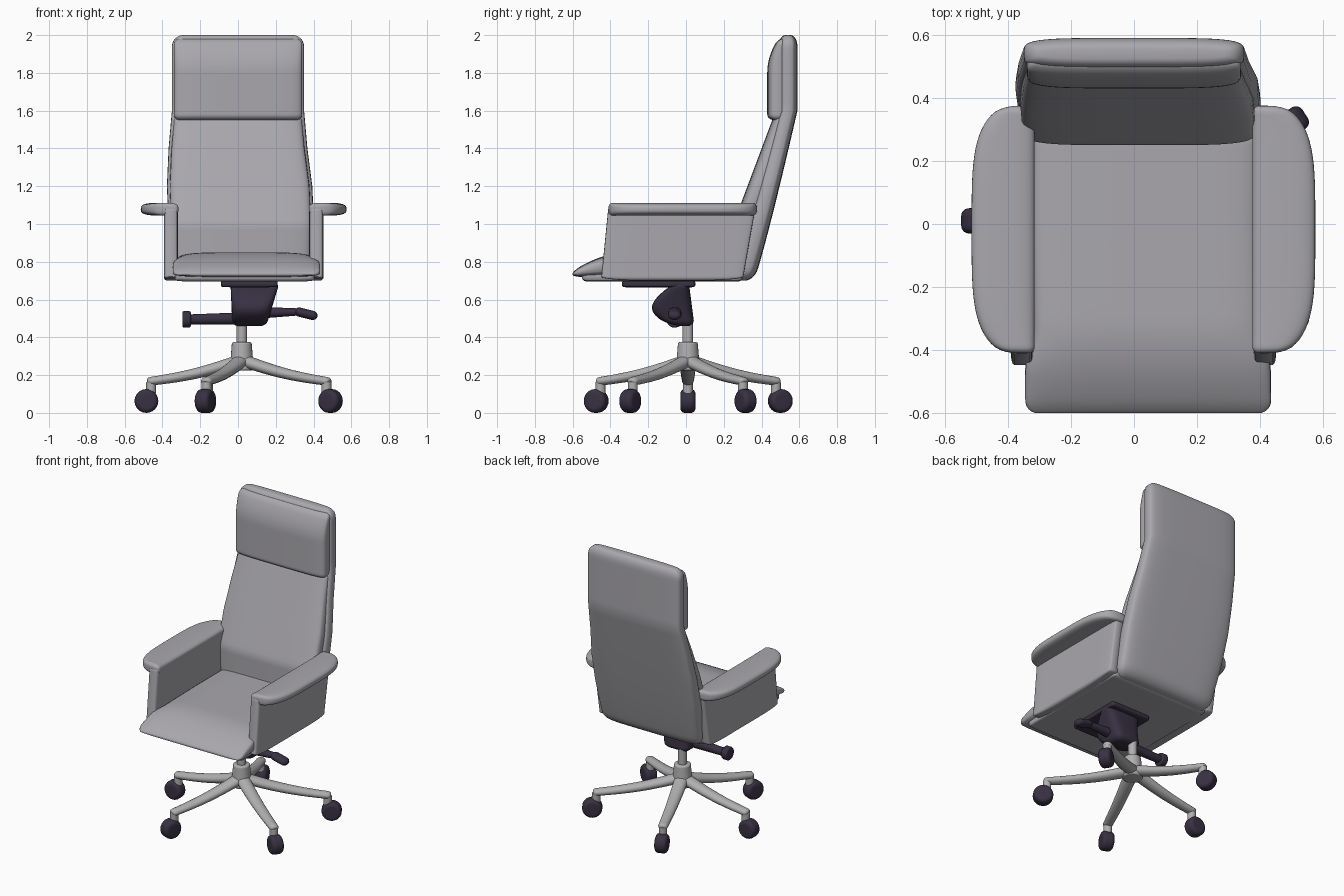
import bpy, bmesh
from math import sin, cos, pi, sqrt, radians, copysign
from mathutils import Vector

cube = bpy.data.objects.get("Cube")
if cube:
    bpy.data.objects.remove(cube, do_unlink=True)

UP = Vector((0, 0, 1))


def material(name, red, green, blue):
    mat = bpy.data.materials.new(name)
    mat.use_nodes = True
    color = (red, green, blue, 1)
    mat.diffuse_color = color
    mat.node_tree.nodes["Principled BSDF"].inputs["Base Color"].default_value = color
    return mat


leather = material("grey leather", 0.4, 0.39, 0.42)
metal = material("light grey metal", 0.44, 0.43, 0.44)
plastic = material("dark purple plastic", 0.04, 0.03, 0.055)


def ramp(value, start, end):
    """Fraction of the way from start to end, held between zero and one."""
    return min(1, max(0, (value - start) / (end - start)))


def rounding(distance, radius):
    """How far a rounded edge draws in at this distance from the end."""
    return radius * (1 - sqrt(1 - ramp(distance, radius, 0) ** 2))


def eased(start, end, steps=40):
    """Stations from start to end, packed closely near both ends."""
    for step in range(steps + 1):
        yield start + (end - start) * (1 - cos(pi * step / steps)) / 2


def outline(power, count=40):
    """Unit circle squared off by the given power."""
    for index in range(count):
        angle = 2 * pi * index / count
        c, s = cos(angle), sin(angle)
        yield copysign(abs(c) ** (2 / power), c), copysign(abs(s) ** (2 / power), s)


def loft(name, rings, mat):
    """Skin a list of point rings, cap both ends and shade smoothly."""
    bm = bmesh.new()
    loops = [[bm.verts.new(point) for point in ring] for ring in rings]
    for lower, upper in zip(loops, loops[1:]):
        for i in range(len(lower)):
            bm.faces.new((lower[i - 1], lower[i], upper[i], upper[i - 1]))
    bm.faces.new(loops[0])
    bm.faces.new(loops[-1])
    bmesh.ops.recalc_face_normals(bm, faces=bm.faces)
    mesh = bpy.data.meshes.new(name)
    bm.to_mesh(mesh)
    bm.free()
    mesh.materials.append(mat)
    part = bpy.data.objects.new(name, mesh)
    bpy.context.collection.objects.link(part)
    bpy.ops.object.select_all(action="DESELECT")
    part.select_set(True)
    bpy.context.view_layer.objects.active = part
    bpy.ops.object.shade_smooth_by_angle(angle=radians(50))


def cushion(name, axis, start, end, section, radius, power=4.5, mat=leather):
    """Soft block along an axis; section gives centre x, half width, low and high."""
    rings = []
    for station in eased(start, end):
        centre, half, low, high = section(station)
        inset = rounding(min(station - start, end - station), radius)
        half -= inset
        depth = (high - low) / 2 * (1 - 0.7 * inset / radius)
        middle = (low + high) / 2
        ring = [(centre + half * u, middle + depth * v) for u, v in outline(power)]
        rings.append([(x, w, station) if axis == "z" else (x, station, w) for x, w in ring])
    loft(name, rings, mat)


def bar(name, start, end, radius, mat, tip=None, edge=0.005, flat=1, sag=0):
    """Tapered rod between two points with rounded rims."""
    start, end = Vector(start), Vector(end)
    tip = tip or radius
    along = end - start
    side = along.orthogonal() if abs(along.normalized().z) > 0.9 else along.cross(UP)
    side.normalize()
    lift = side.cross(along).normalized()
    rings = []
    for f in eased(0, 1, 24):
        reach = along.length * min(f, 1 - f)
        size = radius + (tip - radius) * f - rounding(reach, edge)
        centre = start + along * f - UP * sag * sin(pi * f)
        rings.append([centre + size * (side * u + lift * flat * v) for u, v in outline(2, 24)])
    loft(name, rings, mat)


# Backrest: rear shell, front pad and headrest
def back_half(z):
    return 0.35 + 0.035 * ramp(z, 1.6, 1.2)


def back_centre(z):
    return 0.03 * ramp(z, 1.4, 0.7)


def shell_section(z):
    lean = ramp(z, 0.7, 1.6) ** 0.9
    rear = 0.36 + 0.23 * lean
    return back_centre(z), back_half(z) - 0.02 * ramp(z, 1, 0.7), rear - 0.14 + 0.04 * lean, rear


def pad_section(z):
    front = 0.25 + 0.21 * ramp(z, 1, 1.56)
    return back_centre(z), back_half(z) - 0.015 - 0.02 * ramp(z, 1, 0.7), front, front + 0.12


def headrest_section(z):
    return 0, 0.34, 0.43 + 0.07 * ramp(z, 1.8, 2) ** 2, 0.54


cushion("backrest_shell", "z", 0.7, 2, shell_section, radius=0.06)
cushion("backrest_pad", "z", 0.78, 1.57, pad_section, radius=0.02)
cushion("headrest", "z", 1.55, 1.98, headrest_section, radius=0.03)


# Seat: pad thinning to a wide front lip, and the shell below it
def seat_section(y):
    half = 0.36 + 0.03 * ramp(y, -0.35, -0.45)
    return 0.035 + 0.01 * ramp(y, 0, -0.5), half, 0.72, 0.85 - 0.1 * ramp(y, -0.3, -0.6) ** 2


cushion("seat_pad", "y", -0.6, 0.3, seat_section, radius=0.04)
cushion("seat_shell", "y", -0.55, 0.3, lambda y: (0.035, 0.37, 0.695, 0.75), radius=0.03, power=8)


# Armrests: side panel under a rounded pad that flares outward
def armrest(name, inner, side):
    def panel_section(z):
        rise = ramp(z, 0.7, 1.1)
        return inner + side * 0.04, 0.038, -0.45 + 0.04 * rise, 0.3 + 0.07 * rise

    def top_section(y):
        end = abs(2 * ramp(y, -0.41, 0.375) - 1)
        half = 0.035 + 0.065 * sqrt(1 - end ** 4)
        return inner + side * half, half, 1.045, 1.112

    cushion(name + "_panel", "z", 0.7, 1.1, panel_section, radius=0.02, power=9)
    cushion(name + "_pad", "y", -0.41, 0.375, top_section, radius=0.02, power=3)


armrest("right_armrest", inner=-0.315, side=-1)
armrest("left_armrest", inner=0.375, side=1)


# Tilt mechanism under the seat, with its knob and lever
def body_section(z):
    rise = ramp(z, 0.46, 0.69)
    return 0.06 + 0.03 * rise, 0.09 + 0.04 * rise, -0.06 - 0.12 * sin(pi * rise ** 0.8), 0.045 - 0.03 * rise


cushion("mechanism_plate", "y", -0.34, 0.05, lambda y: (0.06, 0.15, 0.665, 0.7),
        radius=0.02, power=8, mat=plastic)
cushion("mechanism_body", "z", 0.46, 0.69, body_section, radius=0.03, power=4, mat=plastic)
bar("tension_rod", (0.05, -0.06, 0.5), (-0.27, -0.06, 0.495), 0.033, plastic, tip=0.026)
bar("tension_knob", (-0.25, -0.06, 0.495), (-0.295, -0.06, 0.495), 0.044, plastic, edge=0.01)
bar("height_lever", (0.1, -0.06, 0.53), (0.34, -0.06, 0.535), 0.04, plastic, tip=0.022, flat=0.8)
bar("lever_paddle", (0.3, -0.06, 0.54), (0.42, -0.06, 0.51), 0.035, plastic, edge=0.03, flat=0.7)

# Gas column and hub
hub = Vector((0.02, 0.01, 0))
bar("gas_column", hub + UP * 0.3, hub + UP * 0.5, 0.028, metal)
bar("base_hub", hub + UP * 0.225, hub + UP * 0.375, 0.064, metal, tip=0.052, edge=0.01)

# Five legs, each ending in a pivot and a caster
for number, degrees in enumerate((33, 111, 180, 248, 327), start=1):
    angle = radians(degrees)
    out = Vector((cos(angle), sin(angle), 0))
    pivot = hub + out * (0.51 + 0.03 * cos(angle))
    axle = out.cross(UP) * 0.04
    wheel = pivot + out * 0.025 + UP * 0.063
    bar(f"leg_{number}", hub + UP * 0.28, pivot + out * 0.02 + UP * 0.165, 0.045, metal,
        tip=0.03, edge=0.02, flat=0.75, sag=0.015)
    bar(f"caster_pivot_{number}", pivot + UP * 0.1, pivot + UP * 0.165, 0.026, metal)
    bar(f"caster_{number}", wheel - axle, wheel + axle, 0.063, plastic, edge=0.025)
